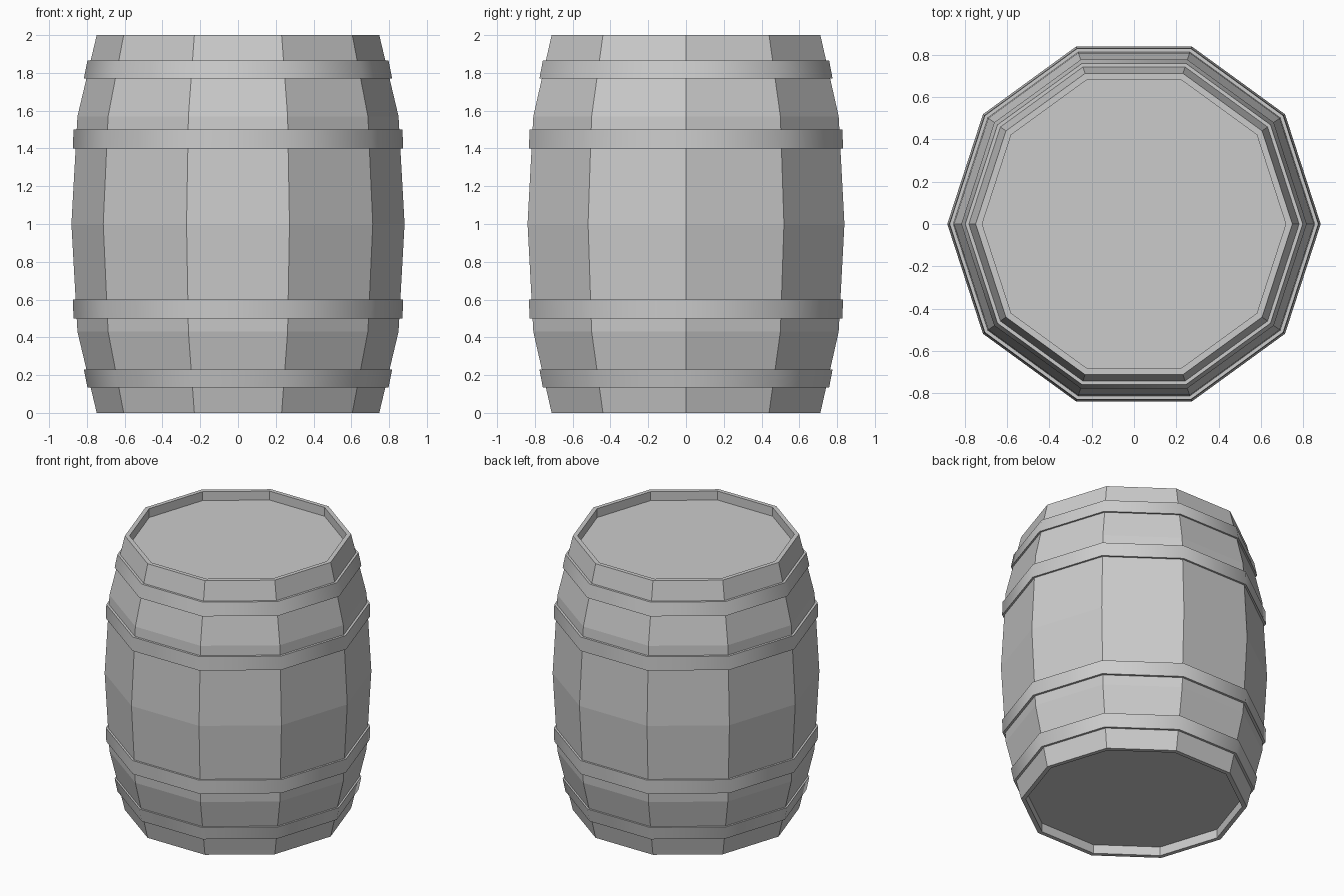
import bpy, bmesh
from math import cos, sin, tau, radians

if "Cube" in bpy.data.objects:
    bpy.data.objects.remove(bpy.data.objects["Cube"])

SIDES = 10


def lathe(name, profile, closed=False, smooth=False):
    """Revolve (radius, z) points into a ten-sided mesh; open profiles get capped."""
    bm = bmesh.new()
    rings = [[bm.verts.new((r * cos(tau * i / SIDES), r * sin(tau * i / SIDES), z))
              for i in range(SIDES)] for r, z in profile]
    pairs = list(zip(rings, rings[1:]))
    if closed:
        pairs.append((rings[-1], rings[0]))
    else:
        bm.faces.new(rings[0])
        bm.faces.new(rings[-1])
    for a, b in pairs:
        for i in range(SIDES):
            j = (i + 1) % SIDES
            bm.faces.new((a[i], a[j], b[j], b[i]))
    bmesh.ops.recalc_face_normals(bm, faces=bm.faces)
    mesh = bpy.data.meshes.new(name)
    bm.to_mesh(mesh)
    bm.free()
    obj = bpy.data.objects.new(name, mesh)
    bpy.context.collection.objects.link(obj)
    if smooth:
        bpy.ops.object.select_all(action='DESELECT')
        obj.select_set(True)
        bpy.context.view_layer.objects.active = obj
        bpy.ops.object.shade_smooth_by_angle(angle=radians(40))
    return obj


# Barrel body: bulging staves with a recessed lid and a recessed base
half = [(0.717, 0.065), (0.717, 0.0), (0.748, 0.0), (0.85, 0.43)]
body = half + [(0.882, 1.0)] + [(r, 2 - z) for r, z in reversed(half)]
lathe("barrel_body", body)

# Metal hoops: (name, lower z, lower radius, upper z, upper radius), mirrored about mid-height
hoops = [("end", 0.135, 0.797, 0.23, 0.816), ("middle", 0.50, 0.871, 0.60, 0.874)]
for name, z0, r0, z1, r1 in hoops:
    section = [(r0, z0), (r1, z1), (r1 - 0.035, z1), (r0 - 0.035, z0)]
    lathe(f"lower_{name}_hoop", section, True, True)
    lathe(f"upper_{name}_hoop", [(r, 2 - z) for r, z in section], True, True)
